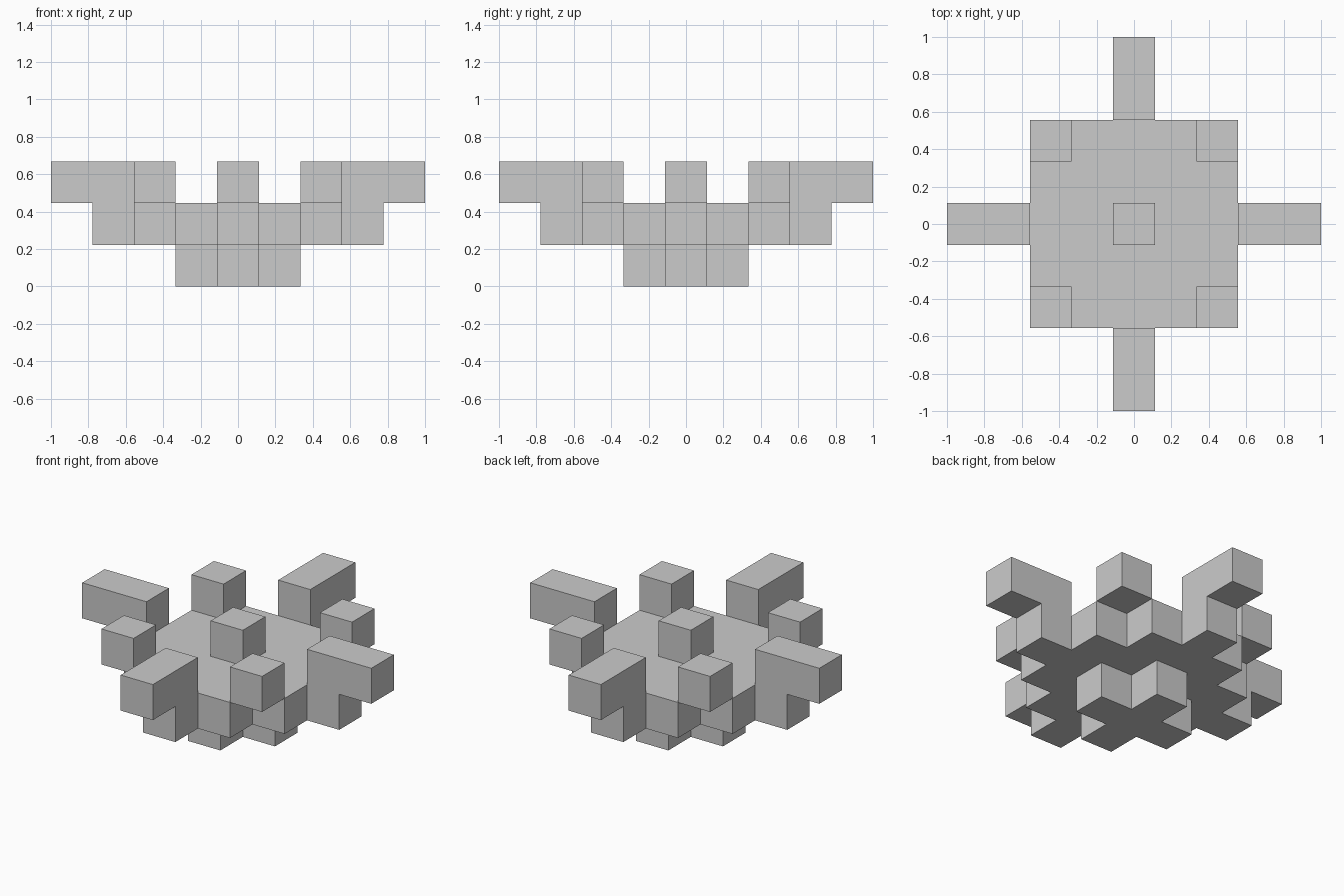
import bpy, bmesh
from mathutils import Vector

if "Cube" in bpy.data.objects:
    bpy.data.objects.remove(bpy.data.objects["Cube"])

U = 2 / 9  # cube size: nine cubes across the longest side
AXES = [Vector(a) for a in ((1, 0, 0), (0, 1, 0), (0, 0, 1))]
QUARTERS = ((1, 0), (0, 1), (-1, 0), (0, -1))

# Parts as sets of grid cells (x, y, layer)
parts = {
    # plus-shaped foot
    "base_cross": {(0, 0, 0)} | {(x, y, 0) for x, y in QUARTERS},
    # 5 x 5 plate without its corners
    "plate": {(x, y, 1) for x in range(-2, 3) for y in range(-2, 3)
              if abs(x) + abs(y) < 4},
    "centre_block": {(0, 0, 2)},
}
for i, (x, y) in enumerate(QUARTERS, 1):
    # L-shaped arm reaching outward
    parts[f"arm_{i}"] = {(x * r, y * r, z) for r, z in ((3, 1), (3, 2), (4, 2))}
    # raised block over each missing plate corner
    parts[f"corner_block_{i}"] = {(2 * (x - y), 2 * (x + y), 2)}

filled = set().union(*parts.values())


def build(name, cells):
    """Skin the cells with outer faces only, merging flat neighbours."""
    bm = bmesh.new()
    for cell in cells:
        centre = Vector(cell) + Vector((0, 0, 0.5))
        for k in range(3):
            for s in (1, -1):
                n = AXES[k] * s
                if tuple(int(c) for c in Vector(cell) + n) in filled:
                    continue
                a, b = AXES[(k + 1) % 3], AXES[(k + 2) % 3] * s
                corners = [centre + (n + a * p + b * q) / 2
                           for p, q in ((-1, -1), (1, -1), (1, 1), (-1, 1))]
                bm.faces.new([bm.verts.new(c * U) for c in corners])
    bmesh.ops.remove_doubles(bm, verts=bm.verts[:], dist=1e-4)
    bmesh.ops.dissolve_limit(bm, angle_limit=0.01, verts=bm.verts[:], edges=bm.edges[:])
    mesh = bpy.data.meshes.new(name)
    bm.to_mesh(mesh)
    bm.free()
    bpy.context.collection.objects.link(bpy.data.objects.new(name, mesh))


for name, cells in parts.items():
    build(name, cells)
